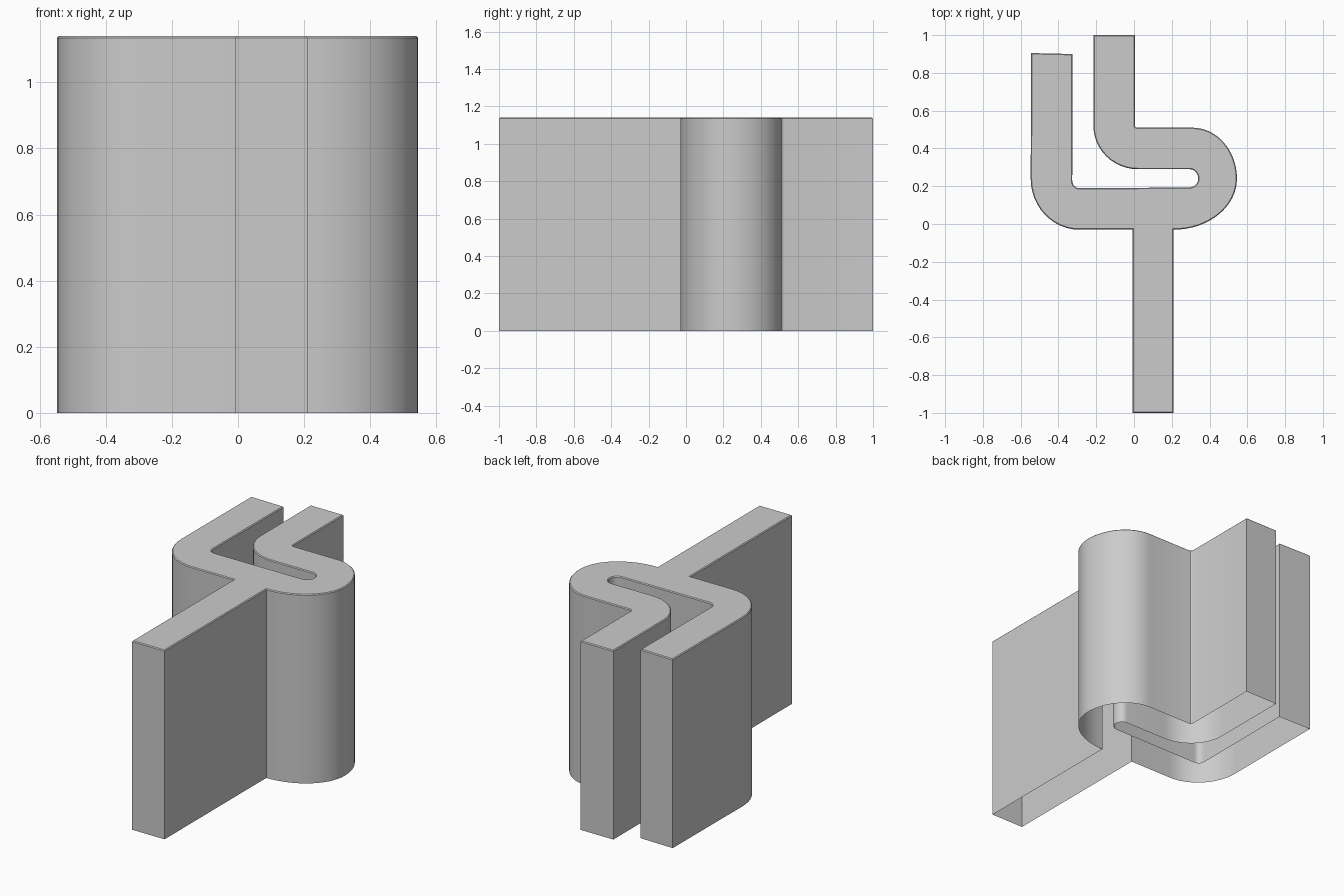
import bpy, bmesh, math
from mathutils import Vector

if "Cube" in bpy.data.objects:
    bpy.data.objects.remove(bpy.data.objects["Cube"])

HEIGHT = 1.14
BEVEL = 0.005


def bend(start, corner, end, steps=12):
    """Quarter-ellipse from start to end, rounding off the given corner."""
    a, k, b = Vector(start), Vector(corner), Vector(end)
    c = a + b - k
    angles = [math.pi / 2 * i / steps for i in range(steps + 1)]
    return [c + (a - c) * math.cos(t) + (b - c) * math.sin(t) for t in angles]


# Counterclockwise outline, starting at the foot of the stem
outline = [Vector((0.21, -1.0))]
# outer right-hand loop
outline += bend((0.21, -0.03), (0.545, -0.03), (0.545, 0.24), 16)
outline += bend((0.545, 0.24), (0.545, 0.51), (0.31, 0.51), 16)[1:]
# inner prong
outline += bend((0.018, 0.51), (0.004, 0.51), (0.004, 0.524), 3)
outline += [Vector((0.004, 1.0)), Vector((-0.215, 1.0))]
outline += bend((-0.215, 0.52), (-0.215, 0.29), (0.02, 0.29))
# narrow slot end
outline += bend((0.295, 0.29), (0.34, 0.29), (0.34, 0.24), 6)
outline += bend((0.34, 0.24), (0.34, 0.193), (0.29, 0.193), 6)[1:]
# outer prong
outline += bend((-0.29, 0.19), (-0.327, 0.19), (-0.327, 0.23), 6)
outline += [Vector((-0.325, 0.90)), Vector((-0.545, 0.905))]
outline += bend((-0.547, 0.24), (-0.547, -0.03), (-0.29, -0.03))
# left side of the stem
outline += [Vector((-0.008, -0.03)), Vector((-0.008, -1.0))]

# Walls and top cap, open underneath
bm = bmesh.new()
low = [bm.verts.new((p.x, p.y, 0)) for p in outline]
high = [bm.verts.new((p.x, p.y, HEIGHT)) for p in outline]
n = len(outline)
for i in range(n):
    j = (i + 1) % n
    bm.faces.new((low[i], low[j], high[j], high[i]))
cap = bm.faces.new(high)
bm.normal_update()

# Fine bevel around the top rim
bmesh.ops.bevel(bm, geom=list(cap.edges), offset=BEVEL, segments=1,
                affect='EDGES', clamp_overlap=True)

mesh = bpy.data.meshes.new("forked_profile")
bm.to_mesh(mesh)
bm.free()
part = bpy.data.objects.new("forked_profile", mesh)
bpy.context.collection.objects.link(part)
bpy.context.view_layer.objects.active = part
part.select_set(True)
bpy.ops.object.shade_smooth_by_angle(angle=math.radians(30))
